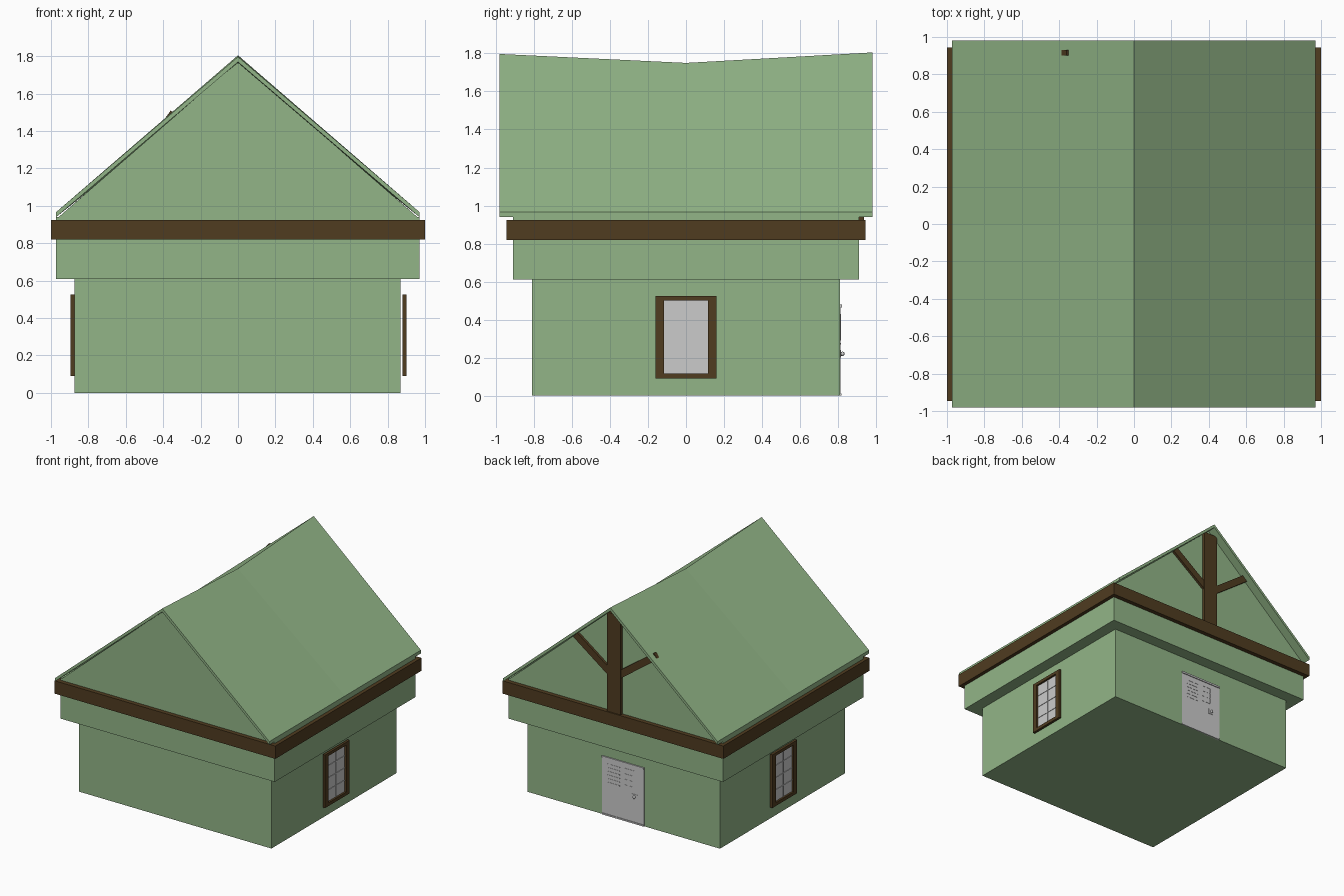
import bpy, bmesh, math
from mathutils import Matrix

if "Cube" in bpy.data.objects:
    bpy.data.objects.remove(bpy.data.objects["Cube"])


def material(name, rgb):
    m = bpy.data.materials.new(name)
    m.diffuse_color = (*rgb, 1)
    m.use_nodes = True
    m.node_tree.nodes["Principled BSDF"].inputs["Base Color"].default_value = m.diffuse_color
    return m


GREEN = material("green_paint", (0.287, 0.462, 0.242))
BROWN = material("dark_timber", (0.08, 0.045, 0.0144))


def finish(name, bm, mat=None):
    bmesh.ops.recalc_face_normals(bm, faces=bm.faces)
    me = bpy.data.meshes.new(name)
    bm.to_mesh(me)
    bm.free()
    ob = bpy.data.objects.new(name, me)
    bpy.context.collection.objects.link(ob)
    if mat:
        me.materials.append(mat)
    return ob


def add_box(bm, x0, x1, y0, y1, z0, z1):
    m = Matrix.Translation(((x0 + x1) / 2, (y0 + y1) / 2, (z0 + z1) / 2))
    m = m @ Matrix.Diagonal((abs(x1 - x0), abs(y1 - y0), abs(z1 - z0), 1))
    bmesh.ops.create_cube(bm, size=1, matrix=m)


def boxes(name, spans, mat=None):
    bm = bmesh.new()
    for s in spans:
        add_box(bm, *s)
    return finish(name, bm, mat)


def loft(name, stations, mat):
    """Skin a list of (y, [(x, z), ...]) sections and cap both ends."""
    bm = bmesh.new()
    rings = [[bm.verts.new((x, y, z)) for x, z in pts] for y, pts in stations]
    n = len(rings[0])
    for a, b in zip(rings, rings[1:]):
        for i in range(n):
            j = (i + 1) % n
            bm.faces.new((a[i], a[j], b[j], b[i]))
    bm.faces.new(rings[0])
    bm.faces.new(rings[-1])
    return finish(name, bm, mat)


# Walls: narrow ground floor and overhanging upper band
boxes("lower_walls", [(-0.875, 0.87, -0.81, 0.81, 0, 0.615)], GREEN)
boxes("upper_walls", [(-0.972, 0.97, -0.91, 0.91, 0.61, 0.94)], GREEN)

# Gable block under the roof, following the sagging ridge
loft("gable_walls", [(y, [(-0.965, 0.935), (0.965, 0.935), (0, top)])
                     for y, top in ((-0.91, 1.772), (0, 1.73), (0.91, 1.777))], GREEN)

# Roof: two thin slopes with a ridge that dips in the middle
loft("roof", [(y, [(-0.972, 0.94), (-0.972, 0.967), (0, top), (0.97, 0.967),
                   (0.97, 0.94), (0, top - 0.028)])
              for y, top in ((-0.98, 1.797), (0, 1.75), (0.98, 1.805))], GREEN)

# Timber belt around the upper walls
boxes("timber_belt", [(-1, 1, -0.945, -0.9, 0.82, 0.925), (-1, 1, 0.9, 0.945, 0.82, 0.925),
                      (-1, -0.96, -0.9, 0.9, 0.82, 0.925), (0.96, 1, -0.9, 0.9, 0.82, 0.925)], BROWN)

# Post and slanted braces on the back gable
boxes("gable_post", [(-0.063, 0.063, 0.9, 0.935, 0.92, 1.735)], BROWN)
for side, length, label in ((1, 0.4, "right"), (-1, 0.428, "left")):
    bm = bmesh.new()
    add_box(bm, 0, length, 0.9, 0.93, -0.028, 0.028)
    rot = Matrix.Rotation(-math.radians(36), 4, 'Y')
    bm.transform(Matrix.Scale(side, 4, (1, 0, 0)) @ Matrix.Translation((0.03, 0, 1.235)) @ rot)
    finish(label + "_brace", bm, BROWN)

# Side windows: timber frame standing just proud, grey pane and thin glazing bars
for s, x, label in ((1, 0.88, "right"), (-1, 0.875, "left")):
    a, b = s * x, s * (x + 0.02)
    boxes(label + "_window_frame", [
        (a, b, -0.16, -0.115, 0.09, 0.525),
        (a, b, 0.115, 0.16, 0.09, 0.525),
        (a, b, -0.115, 0.115, 0.09, 0.117),
        (a, b, -0.115, 0.115, 0.5, 0.525)], BROWN)
    c, d = s * (x + 0.004), s * (x + 0.008)
    boxes(label + "_window_pane", [(a, c, -0.115, 0.115, 0.117, 0.5)])
    bars = [(a, d, -0.003, 0.003, 0.117, 0.5)]
    bars += [(a, d, -0.115, 0.115, z - 0.003, z + 0.003) for z in (0.21, 0.31, 0.41)]
    boxes(label + "_glazing_bars", bars)

# Back door: slab, louvre strips, small barred light, lintel and threshold
boxes("door", [(-0.19, 0.19, 0.8, 0.813, 0, 0.48)])
boxes("door_louvres", [(0.03, 0.14, 0.81, 0.815, z, z + 0.006)
                       for z in (0.27, 0.3, 0.33, 0.36, 0.39, 0.42)])
bars = [(x - 0.003, x + 0.003, 0.81, 0.815, 0.29, 0.43) for x in (-0.1, -0.055, -0.01)]
bars += [(-0.1, -0.01, 0.81, 0.815, z, z + 0.006) for z in (0.29, 0.335, 0.38, 0.425)]
boxes("door_light_bars", bars)
boxes("door_trim", [(-0.19, 0.19, 0.81, 0.82, 0.465, 0.48), (-0.19, 0.19, 0.81, 0.818, 0, 0.012)])

# Door handle: plate with a small knob
bm = bmesh.new()
add_box(bm, -0.13, -0.08, 0.81, 0.816, 0.2, 0.24)
bmesh.ops.create_uvsphere(bm, u_segments=10, v_segments=6, radius=0.012,
                          matrix=Matrix.Translation((-0.105, 0.822, 0.22)))
finish("door_handle", bm)
